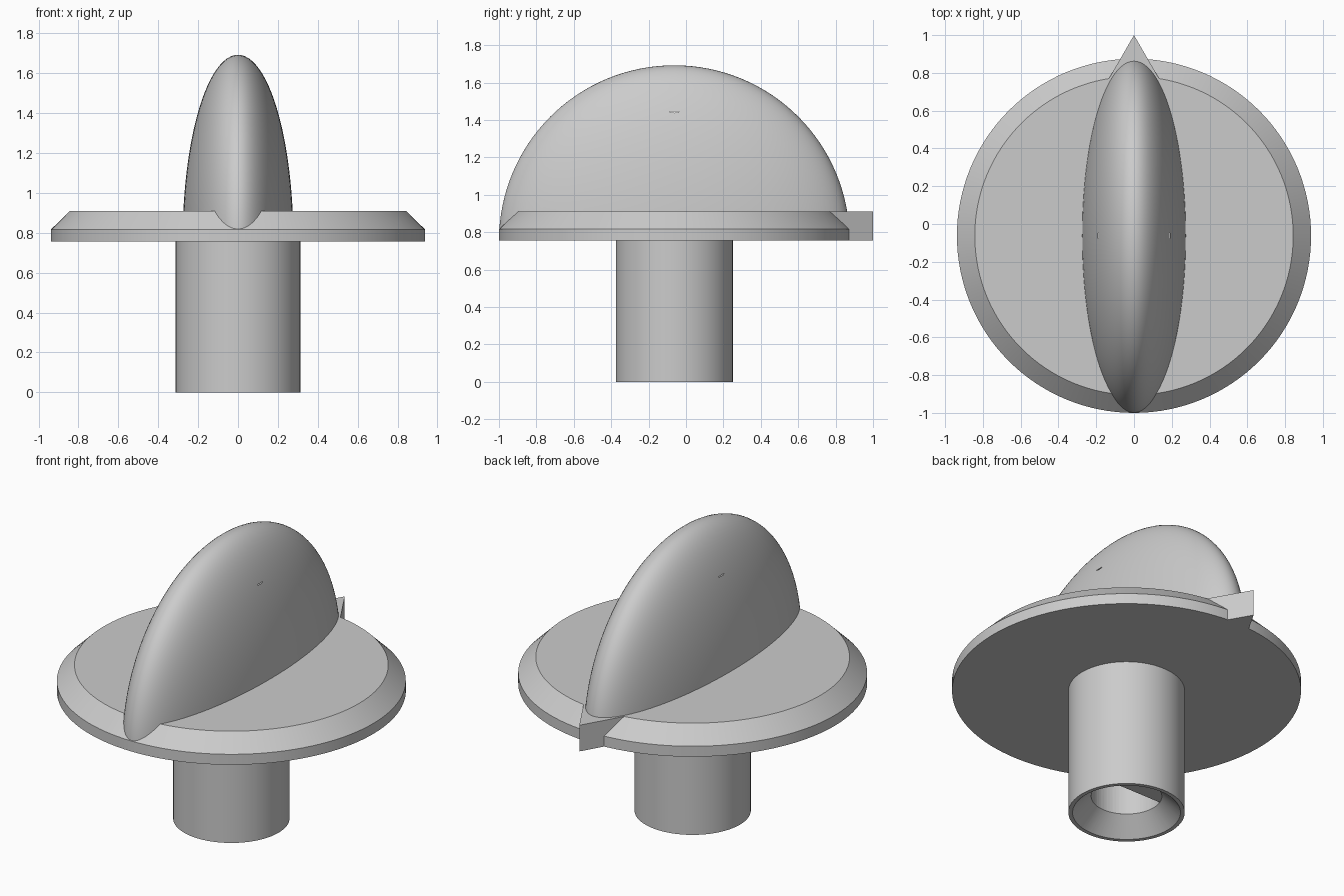
import bpy, bmesh, math
from mathutils import Matrix

cube = bpy.data.objects.get("Cube")
if cube:
    bpy.data.objects.remove(cube, do_unlink=True)

CY = -0.0625            # axis of the knob
DISC_R, DISC_Z, TOP_Z = 0.9375, 0.755, 0.91
HOLE_R, HOLE_TOP = 0.19, 1.445

grey = bpy.data.materials.new("plain grey")
grey.use_nodes = True
colour = (0.6, 0.6, 0.6, 1)
grey.diffuse_color = colour
grey.node_tree.nodes["Principled BSDF"].inputs["Base Color"].default_value = colour


def make_object(name, bm):
    bmesh.ops.recalc_face_normals(bm, faces=bm.faces)
    mesh = bpy.data.meshes.new(name)
    bm.to_mesh(mesh)
    bm.free()
    mesh.materials.append(grey)
    obj = bpy.data.objects.new(name, mesh)
    bpy.context.collection.objects.link(obj)
    return obj


def lathe(name, profile, segments=128):
    """Revolve (radius, height) points, which start and end on the axis."""
    bm = bmesh.new()
    verts = [bm.verts.new((r, CY, z)) for r, z in profile]
    edges = [bm.edges.new(pair) for pair in zip(verts, verts[1:])]
    bmesh.ops.spin(bm, geom=verts + edges, cent=(0, CY, 0), axis=(0, 0, 1),
                   angle=math.tau, steps=segments, use_merge=True)
    bmesh.ops.remove_doubles(bm, verts=bm.verts, dist=1e-5)
    return make_object(name, bm)


def combine(body, tool, operation):
    mod = body.modifiers.new(tool.name, 'BOOLEAN')
    mod.object = tool
    mod.operation = operation
    mod.solver = 'EXACT'
    bpy.context.view_layer.objects.active = body
    bpy.ops.object.modifier_apply(modifier=mod.name)
    bpy.data.objects.remove(tool, do_unlink=True)


# Chamfered disc with its round stem
knob = lathe("knob_body", [(0, 0), (0.3125, 0), (0.3125, DISC_Z), (DISC_R, DISC_Z),
                           (DISC_R, 0.817), (0.843, TOP_Z), (0, TOP_Z)])

# Grip: upper half of a narrow ellipsoid
bm = bmesh.new()
bmesh.ops.create_uvsphere(bm, u_segments=96, v_segments=64, radius=1)
bmesh.ops.rotate(bm, verts=bm.verts, matrix=Matrix.Rotation(math.pi / 2, 3, 'X'))
bmesh.ops.scale(bm, verts=bm.verts, vec=(0.278, DISC_R, DISC_R))
bmesh.ops.translate(bm, verts=bm.verts, vec=(0, CY, DISC_Z))
cut = bmesh.ops.bisect_plane(bm, geom=bm.verts[:] + bm.edges[:] + bm.faces[:],
                             plane_co=(0, 0, 0.81), plane_no=(0, 0, 1), clear_inner=True)
bmesh.ops.holes_fill(bm, edges=[e for e in bm.edges if e.is_boundary])
grip = make_object("grip", bm)

# Pointer: triangular prism flush with the disc
bm = bmesh.new()
bmesh.ops.create_cone(bm, cap_ends=True, segments=3, radius1=0.3, radius2=0.3,
                      depth=TOP_Z - DISC_Z)
apex = max(bm.verts, key=lambda v: v.co.x * v.co.x + v.co.y)
tip = math.atan2(apex.co.y, apex.co.x)
bmesh.ops.rotate(bm, verts=bm.verts, matrix=Matrix.Rotation(math.pi / 2 - tip, 3, 'Z'))
bmesh.ops.translate(bm, verts=bm.verts, vec=(0, 0.7, (TOP_Z + DISC_Z) / 2))
pointer = make_object("pointer", bm)

# D-shaped shaft hole with a conical lead-in
bm = bmesh.new()
bmesh.ops.create_cone(bm, cap_ends=True, segments=64, radius1=HOLE_R, radius2=HOLE_R,
                      depth=HOLE_TOP - 0.05)
bmesh.ops.translate(bm, verts=bm.verts, vec=(0, CY, (HOLE_TOP + 0.05) / 2))
bmesh.ops.bisect_plane(bm, geom=bm.verts[:] + bm.edges[:] + bm.faces[:],
                       plane_co=(0, CY + 0.065, 0), plane_no=(0, 1, 0), clear_outer=True)
bmesh.ops.holes_fill(bm, edges=[e for e in bm.edges if e.is_boundary])
shaft_hole = make_object("shaft_hole", bm)
lead_in = lathe("lead_in", [(0, -0.02), (0.31, -0.02), (HOLE_R, 0.1), (0, 0.1)], 96)

combine(knob, grip, 'UNION')
combine(knob, pointer, 'UNION')
combine(knob, shaft_hole, 'DIFFERENCE')
combine(knob, lead_in, 'DIFFERENCE')

# Smooth round surfaces, crisp edges
bpy.ops.object.select_all(action='DESELECT')
knob.select_set(True)
bpy.context.view_layer.objects.active = knob
bpy.ops.object.shade_smooth_by_angle(angle=math.radians(30))
